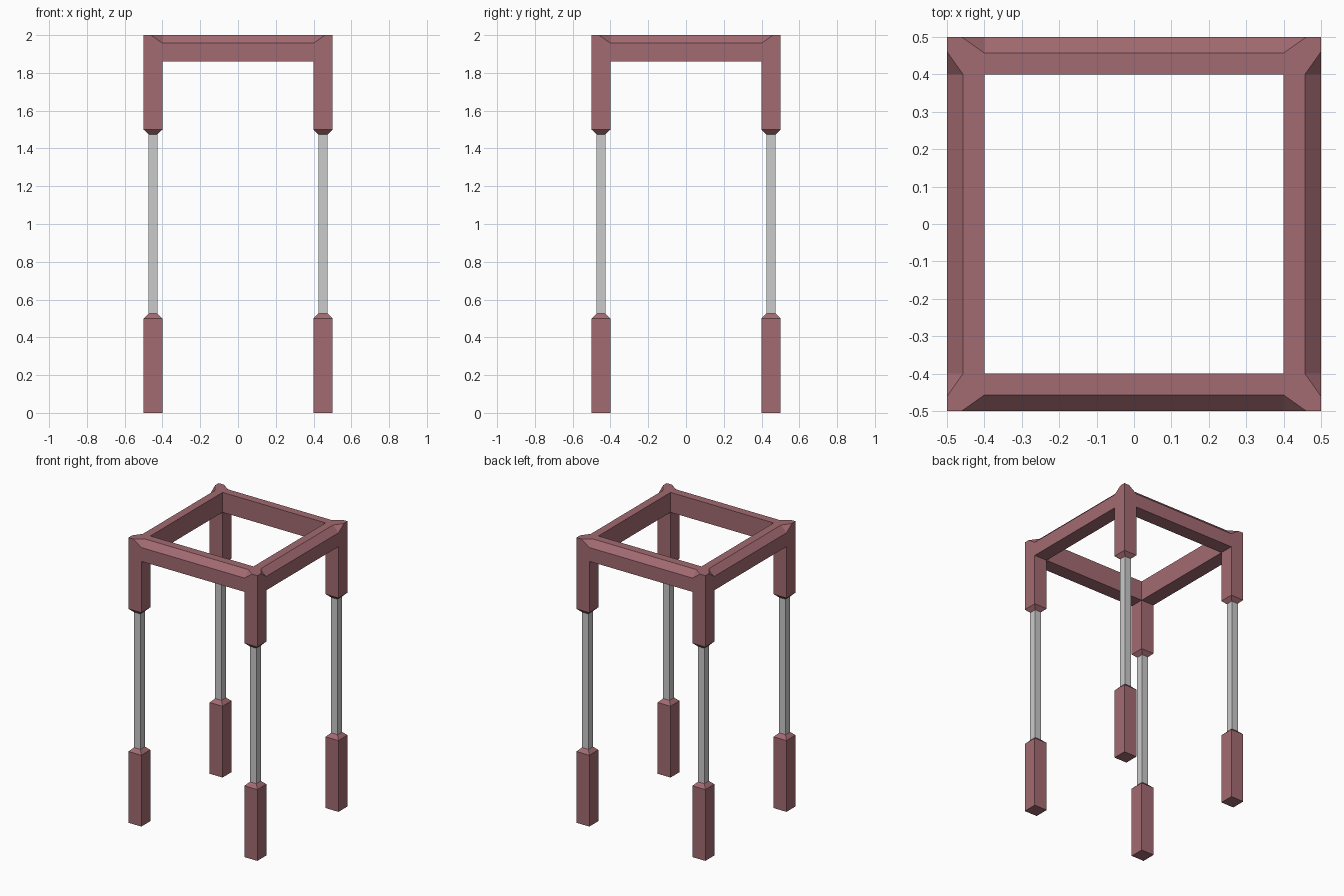
import bpy, bmesh
from mathutils import Vector

if "Cube" in bpy.data.objects:
    bpy.data.objects.remove(bpy.data.objects["Cube"])

brown = bpy.data.materials.new("brown_wood")
brown.diffuse_color = (0.365, 0.147, 0.167, 1)
brown.use_nodes = True
brown.node_tree.nodes["Principled BSDF"].inputs["Base Color"].default_value = brown.diffuse_color

OUT, INN = 0.5, 0.4            # outer and inner half-width of the frame
MID = (OUT + INN) / 2          # leg centre
TOP, RAIL, BEVEL = 2.0, 1.86, 0.043


def make_object(name, bm, mat=None):
    bmesh.ops.recalc_face_normals(bm, faces=bm.faces[:])
    me = bpy.data.meshes.new(name)
    bm.to_mesh(me)
    bm.free()
    if mat:
        me.materials.append(mat)
    ob = bpy.data.objects.new(name, me)
    bpy.context.collection.objects.link(ob)
    return ob


def extrude_to(bm, face, z, inset=0.0):
    """Extrude a horizontal square face to height z, optionally drawing it in."""
    new = bmesh.ops.extrude_discrete_faces(bm, faces=[face])["faces"][0]
    c = new.calc_center_median()
    for v in new.verts:
        for i in (0, 1):
            d = v.co[i] - c[i]
            v.co[i] -= inset * (1 if d > 0 else -1)
        v.co.z = z
    return new


def box(bm, x, y, w, z0, z1):
    """Square upright block; returns its top face."""
    r = bmesh.ops.create_cube(bm, size=1)
    for v in r["verts"]:
        v.co = Vector((x + v.co.x * w, y + v.co.y * w, z1 if v.co.z > 0 else z0))
    return max({f for v in r["verts"] for f in v.link_faces},
               key=lambda f: f.calc_center_median().z)


# Top frame: a ring of eight cells, corner cells carried down as posts
bm = bmesh.new()
grid = (-OUT, -INN, INN, OUT)
cells = [(i, j) for i in range(3) for j in range(3) if (i, j) != (1, 1)]
verts = {(i, j, z): bm.verts.new((grid[i], grid[j], z))
         for i in range(4) for j in range(4) for z in (RAIL, TOP)}
corner_bottoms = []
for i, j in cells:
    ring = [(i, j), (i + 1, j), (i + 1, j + 1), (i, j + 1)]
    bm.faces.new([verts[(*p, TOP)] for p in ring])
    low = bm.faces.new([verts[(*p, RAIL)] for p in reversed(ring)])
    if i != 1 and j != 1:
        corner_bottoms.append(low)
    for k, (di, dj) in enumerate(((0, -1), (1, 0), (0, 1), (-1, 0))):
        if (i + di, j + dj) not in cells:
            a, b = ring[k], ring[(k + 1) % 4]
            bm.faces.new([verts[(*a, RAIL)], verts[(*b, RAIL)],
                          verts[(*b, TOP)], verts[(*a, TOP)]])
for f in corner_bottoms:
    extrude_to(bm, extrude_to(bm, f, 1.5), 1.475, 0.025)
bmesh.ops.recalc_face_normals(bm, faces=bm.faces[:])

# Chamfer the outer top edge of each rail
edges = []
for e in bm.edges:
    m = (e.verts[0].co + e.verts[1].co) / 2
    if m.z > TOP - 0.001 and e.calc_length() > 0.5 and max(abs(m.x), abs(m.y)) > 0.49:
        edges.append(e)
bmesh.ops.bevel(bm, geom=edges, offset=BEVEL, offset_type='OFFSET',
                segments=1, affect='EDGES', clamp_overlap=False)
make_object("top_frame", bm, brown)

# Feet and metal rods at the four corners
for fy, sy in (("front", -1), ("back", 1)):
    for fx, sx in (("left", -1), ("right", 1)):
        bm = bmesh.new()
        extrude_to(bm, box(bm, sx * MID, sy * MID, 0.1, 0, 0.5), 0.525, 0.025)
        make_object(f"{fy}_{fx}_foot", bm, brown)
        bm = bmesh.new()
        box(bm, sx * MID, sy * MID, 0.05, 0.5, 1.5)
        make_object(f"{fy}_{fx}_rod", bm)
